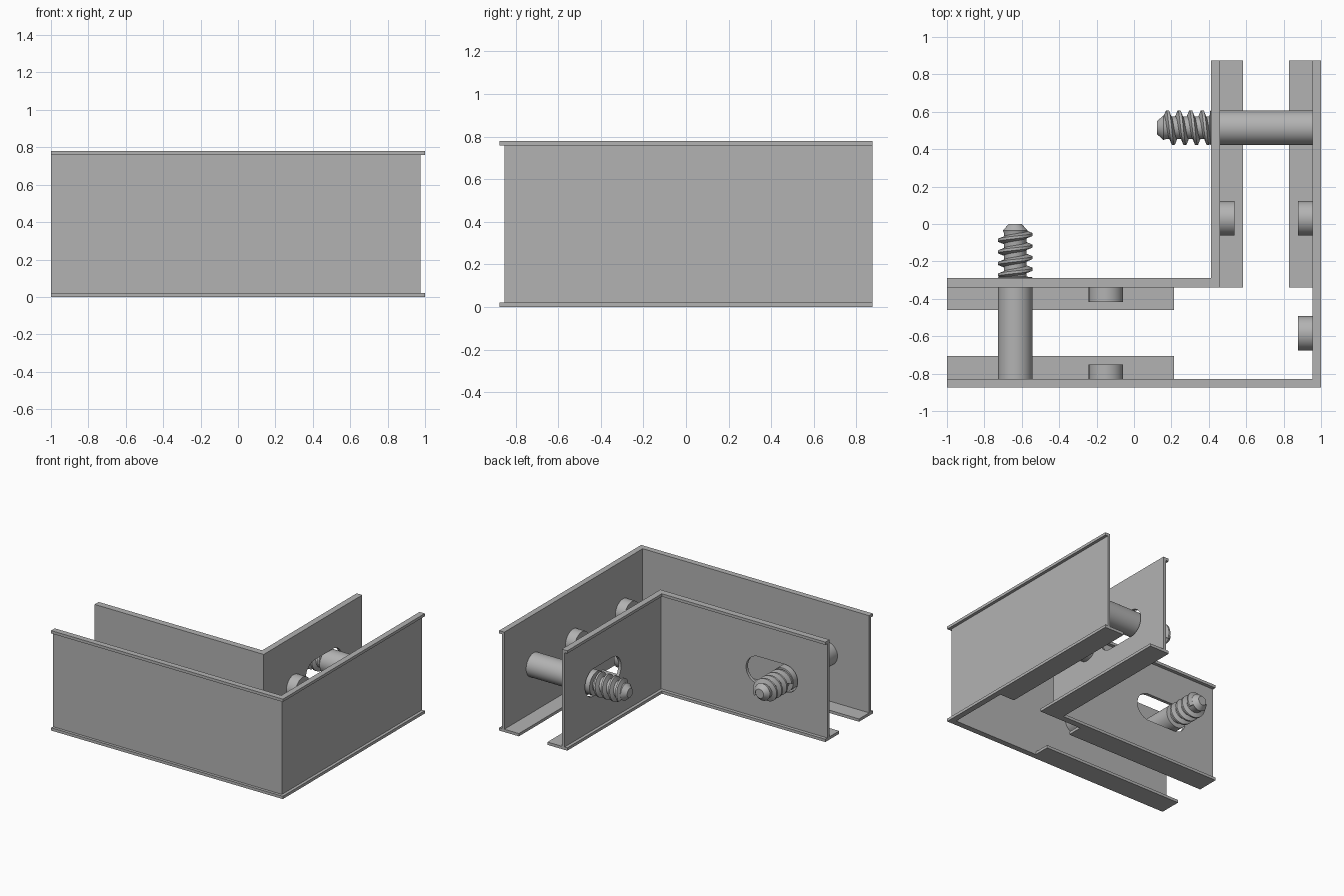
import bpy, bmesh, math
from mathutils import Matrix, Vector

cube = bpy.data.objects.get("Cube")
if cube:
    bpy.data.objects.remove(cube, do_unlink=True)

steel = bpy.data.materials.new("grey_steel")
steel.use_nodes = True
steel.diffuse_color = (0.45, 0.45, 0.45, 1)
steel.node_tree.nodes["Principled BSDF"].inputs["Base Color"].default_value = (0.45, 0.45, 0.45, 1)

H, LIP, MID = 0.78, 0.022, 0.39      # rail height, lip thickness, fastener height
END_X, END_Y = -1.0, 0.875           # open ends of the two arms
X, Y = Vector((1, 0, 0)), Vector((0, 1, 0))


def make(name, bm, smooth=False):
    bmesh.ops.recalc_face_normals(bm, faces=bm.faces)
    me = bpy.data.meshes.new(name)
    bm.to_mesh(me)
    bm.free()
    me.materials.append(steel)
    ob = bpy.data.objects.new(name, me)
    bpy.context.collection.objects.link(ob)
    if smooth:
        bpy.ops.object.select_all(action='DESELECT')
        ob.select_set(True)
        bpy.context.view_layer.objects.active = ob
        bpy.ops.object.shade_smooth_by_angle(angle=math.radians(35))
    return ob


def prism(name, pts, z0, z1):
    bm = bmesh.new()
    face = bm.faces.new([bm.verts.new((x, y, z0)) for x, y in pts])
    ext = bmesh.ops.extrude_face_region(bm, geom=[face])["geom"]
    top = [v for v in ext if isinstance(v, bmesh.types.BMVert)]
    bmesh.ops.translate(bm, verts=top, vec=(0, 0, z1 - z0))
    return make(name, bm)


def ell(name, xa, ya, xb, yb, z0, z1):
    """Corner-shaped strip between the lines xa/ya and xb/yb."""
    return prism(name, [(END_X, ya), (xa, ya), (xa, END_Y),
                        (xb, END_Y), (xb, yb), (END_X, yb)], z0, z1)


def plate(name, x0, x1, y0, y1):
    return prism(name, [(x0, y0), (x1, y0), (x1, y1), (x0, y1)], 0, LIP)


def place(bm, base, axis):
    m = Matrix.Translation(base) @ axis.to_track_quat('Z', 'Y').to_matrix().to_4x4()
    bmesh.ops.transform(bm, matrix=m, verts=bm.verts)


def lathe(bm, profile, sides=40):
    rings = []
    for r, z in profile:
        rings.append([bm.verts.new((r * math.cos(math.tau * i / sides),
                                    r * math.sin(math.tau * i / sides), z))
                      for i in range(sides)])
    for a, b in zip(rings, rings[1:]):
        for i in range(sides):
            j = (i + 1) % sides
            bm.faces.new((a[i], a[j], b[j], b[i]))
    bm.faces.new(rings[0])
    bm.faces.new(rings[-1])


def boss(name, base, axis):
    bm = bmesh.new()
    lathe(bm, [(0.092, 0), (0.092, 0.078)])
    place(bm, base, axis)
    make(name, bm, True)


def screw(name, base, axis, length):
    """Smooth shank, threaded end with a blunt tip."""
    bm = bmesh.new()
    shank, core, crest = length - 0.285, 0.06, 0.092
    lathe(bm, [(crest, 0), (crest, shank), (core, shank + 0.004),
               (core, length - 0.05), (0.066, length - 0.035), (0.035, length)])
    # helical ridge
    pitch, turns, steps = 0.062, 3.6, 32
    rows = []
    for i in range(int(turns * steps) + 1):
        a = math.tau * i / steps
        z = shank + 0.012 + pitch * i / steps
        rows.append([bm.verts.new((r * math.cos(a), r * math.sin(a), z + dz))
                     for r, dz in ((core - 0.005, -0.021), (crest, -0.007),
                                   (crest, 0.007), (core - 0.005, 0.021))])
    for p, q in zip(rows, rows[1:]):
        for k in range(4):
            n = (k + 1) % 4
            bm.faces.new((p[k], p[n], q[n], q[k]))
    bm.faces.new(rows[0])
    bm.faces.new(rows[-1])
    place(bm, base, axis)
    make(name, bm, True)


def cut_slot(ob, centre, along, through, half, radius):
    """Cut a horizontal round-ended slot through a wall."""
    bm = bmesh.new()
    ring = []
    for i in range(32):
        a = math.pi * (i + 0.5) / 16 - math.pi / 2
        side = half if math.cos(a) > 0 else -half
        p = centre + along * (side + radius * math.cos(a))
        p.z += radius * math.sin(a)
        ring.append(bm.verts.new(p - through * 0.1))
    face = bm.faces.new(ring)
    ext = bmesh.ops.extrude_face_region(bm, geom=[face])["geom"]
    far = [v for v in ext if isinstance(v, bmesh.types.BMVert)]
    bmesh.ops.translate(bm, verts=far, vec=through * 0.2)
    cutter = make("slot_cutter", bm)
    cutter.hide_render = True
    mod = ob.modifiers.new("slot", 'BOOLEAN')
    mod.operation, mod.solver, mod.object = 'DIFFERENCE', 'EXACT', cutter
    bpy.context.view_layer.update()
    deps = bpy.context.evaluated_depsgraph_get()
    mesh = bpy.data.meshes.new_from_object(ob.evaluated_get(deps))
    ob.modifiers.clear()
    ob.data = mesh
    bpy.data.objects.remove(cutter, do_unlink=True)


# Outer rail: web with lips facing outward
ell("outer_wall", 0.977, -0.853, 0.955, -0.83, LIP, H - LIP)
# Inner rail: web with lips facing the inside of the corner
inner = ell("inner_wall", 0.46, -0.34, 0.436, -0.316, LIP, H - LIP)
for label, z in (("bottom", 0), ("top", H - LIP)):
    ell(f"outer_{label}_lip", 1.0, -0.875, 0.955, -0.83, z, z + LIP)
    ell(f"inner_{label}_lip", 0.46, -0.34, 0.412, -0.29, z, z + LIP)

# Adjustment slots in the inner rail
cut_slot(inner, Vector((-0.52, -0.33, MID)), X, Y, 0.115, 0.108)
cut_slot(inner, Vector((0.45, 0.4, MID)), Y, X, 0.115, 0.108)

# Bottom flanges facing each other across the channel
plate("front_outer_flange", END_X, 0.215, -0.83, -0.705)
plate("front_inner_flange", END_X, 0.215, -0.46, -0.34)
plate("side_outer_flange", 0.83, 0.955, -0.34, END_Y)
plate("side_inner_flange", 0.46, 0.583, -0.34, END_Y)

# Round bosses on the facing walls
boss("front_outer_boss", (-0.15, -0.83, MID), Y)
boss("front_inner_boss", (-0.15, -0.34, MID), -Y)
boss("side_outer_boss", (0.955, 0.03, MID), -X)
boss("side_inner_boss", (0.46, 0.03, MID), X)
boss("corner_boss", (0.955, -0.585, MID), -X)

# Screws from the outer rail through the slots
screw("front_screw", (-0.635, -0.83, MID), Y, 0.83)
screw("side_screw", (0.955, 0.515, MID), -X, 0.832)
